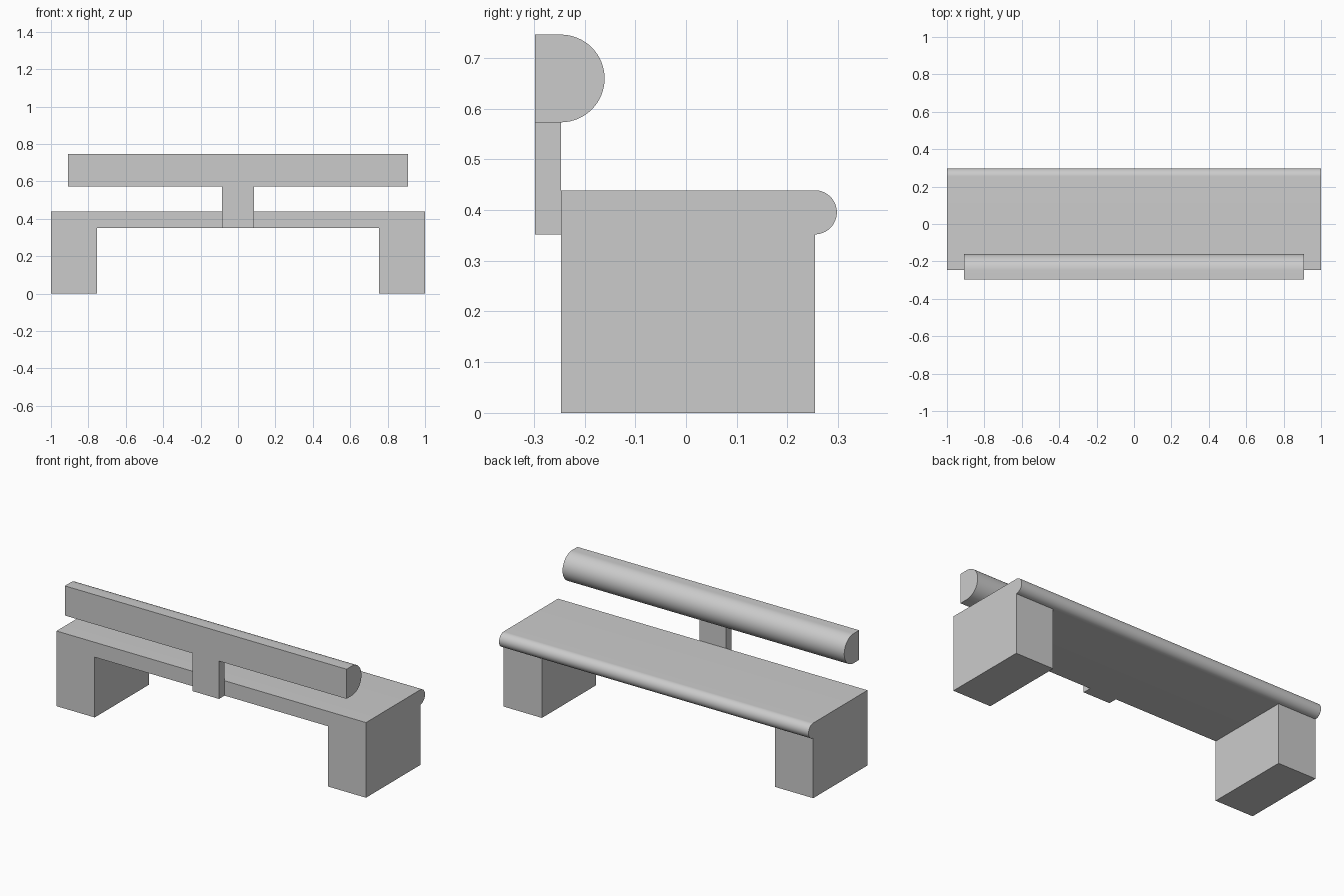
import bpy
import bmesh
from math import pi, sin, cos

if "Cube" in bpy.data.objects:
    bpy.data.objects.remove(bpy.data.objects["Cube"], do_unlink=True)

# Single stone-grey material
grey = bpy.data.materials.new("stone_grey")
grey.use_nodes = True
colour = (0.6, 0.6, 0.6, 1)
grey.diffuse_color = colour
grey.node_tree.nodes["Principled BSDF"].inputs["Base Color"].default_value = colour

BACK, SEAT_BACK, SEAT_FRONT = -0.298, -0.247, 0.254
UNDERSIDE, SEAT_TOP = 0.352, 0.439
BAR_BOTTOM, BAR_TOP = 0.573, 0.746


def extrude(name, profile, x0, x1):
    """Sweep a closed (y, z) profile along x from x0 to x1."""
    bm = bmesh.new()
    face = bm.faces.new([bm.verts.new((x0, y, z)) for y, z in profile])
    swept = bmesh.ops.extrude_face_region(bm, geom=[face])["geom"]
    verts = [v for v in swept if isinstance(v, bmesh.types.BMVert)]
    bmesh.ops.translate(bm, verts=verts, vec=(x1 - x0, 0, 0))
    bmesh.ops.recalc_face_normals(bm, faces=bm.faces)
    mesh = bpy.data.meshes.new(name)
    bm.to_mesh(mesh)
    bm.free()
    mesh.materials.append(grey)
    obj = bpy.data.objects.new(name, mesh)
    bpy.context.collection.objects.link(obj)
    return obj


def box(y0, y1, z0, z1):
    return [(y0, z0), (y1, z0), (y1, z1), (y0, z1)]


def rounded(y0, y1, z0, z1, steps=32):
    """Slab profile whose +y edge at y1 carries a half-round nose."""
    r, mid = (z1 - z0) / 2, (z0 + z1) / 2
    angles = [-pi / 2 + pi * i / steps for i in range(steps + 1)]
    return [(y0, z0)] + [(y1 + r * cos(a), mid + r * sin(a)) for a in angles] + [(y0, z1)]


# Seat slab and backrest bar, each with a rounded edge
seat = extrude("seat", rounded(SEAT_BACK, SEAT_FRONT, UNDERSIDE, SEAT_TOP), -1, 1)
bar = extrude("backrest_bar", rounded(BACK, SEAT_BACK, BAR_BOTTOM, BAR_TOP), -0.91, 0.91)

# Block legs at both ends
for side, x0, x1 in (("right", -1, -0.753), ("left", 0.753, 1)):
    extrude(side + "_leg", box(SEAT_BACK, SEAT_FRONT, 0, UNDERSIDE), x0, x1)

# Post joining the seat edge to the backrest
extrude("backrest_post", box(BACK, SEAT_BACK, UNDERSIDE, BAR_BOTTOM), -0.086, 0.086)

# Smooth only the curved noses
bpy.ops.object.select_all(action="DESELECT")
for obj in (seat, bar):
    obj.select_set(True)
    bpy.context.view_layer.objects.active = obj
bpy.ops.object.shade_smooth_by_angle()
